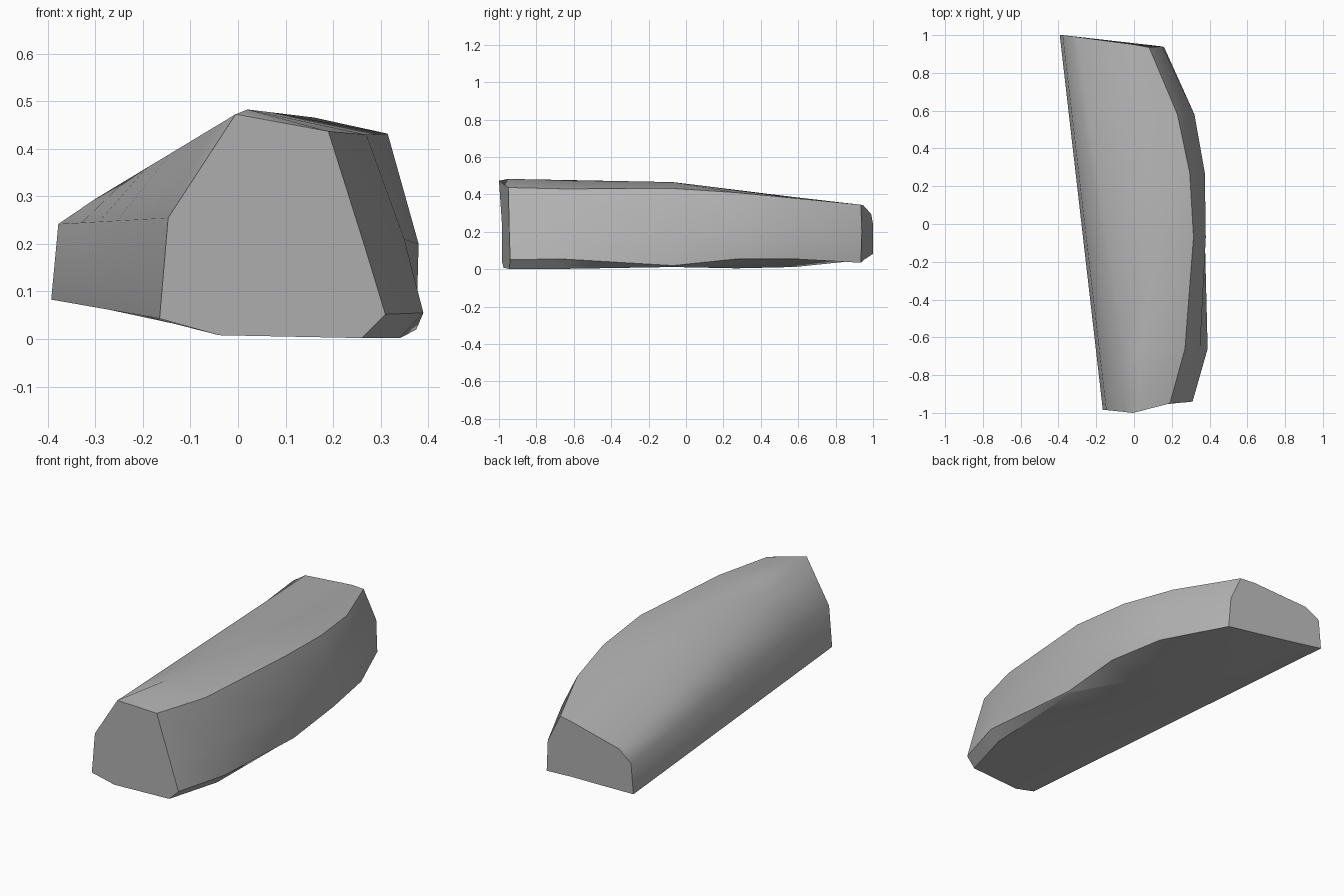
import bpy
import bmesh
import math
from mathutils import Vector

default_cube = bpy.data.objects.get("Cube")
if default_cube:
    bpy.data.objects.remove(default_cube, do_unlink=True)


def flat_material(name, colour):
    """One plain colour for both viewport and render."""
    material = bpy.data.materials.new(name)
    material.use_nodes = True
    material.diffuse_color = colour
    shader = material.node_tree.nodes["Principled BSDF"]
    shader.inputs["Base Color"].default_value = colour
    shader.inputs["Roughness"].default_value = 0.9
    return material


def point_on_rail(rail, y):
    """Interpolate a lengthwise rail at the given y."""
    for start, end in zip(rail, rail[1:]):
        if y <= end[1]:
            break
    factor = (y - start[1]) / (end[1] - start[1])
    return Vector(start).lerp(Vector(end), factor)


# Cross-section stations between the two ends
STATIONS = (-0.66, -0.07, 0.27, 0.58)

# Lengthwise edges of the stone, front to back, ordered around the section
wall_bottom = [(-0.165, -0.985, 0.043), (-0.393, 1, 0.083)]
wall_top = [(-0.147, -0.985, 0.255), (-0.378, 1, 0.242)]
left_ridge = [(-0.005, -1, 0.473), (-0.3, 0.99, 0.295)]
crown = [(0.02, -0.95, 0.483), (0.16, -0.07, 0.466), (0, 0.95, 0.34)]
right_ridge = [(0.19, -0.95, 0.437), (0.27, -0.66, 0.43), (0.315, -0.07, 0.432),
               (0.295, 0.27, 0.41), (0.23, 0.58, 0.38), (0.08, 0.935, 0.345)]
right_belly = [(0.265, -0.945, 0.2), (0.35, -0.66, 0.21), (0.38, -0.07, 0.2),
               (0.375, 0.27, 0.2), (0.32, 0.58, 0.2), (0.15, 0.94, 0.2)]
right_foot = [(0.31, -0.94, 0.052), (0.39, -0.66, 0.055), (0.375, -0.07, 0.02),
              (0.37, 0.27, 0.055), (0.315, 0.58, 0.055), (0.16, 0.935, 0.035)]
base_right = [(0.26, -0.945, 0.002), (0.34, -0.66, 0.002), (0.36, -0.07, 0.012),
              (0.2, 0.27, 0.005), (0.05, 0.58, 0.012), (0, 0.95, 0.05)]
base_left = [(-0.04, -0.975, 0.008), (-0.2, 0.975, 0.066)]

rails = [wall_bottom, wall_top, left_ridge, crown, right_ridge,
         right_belly, right_foot, base_right, base_left]


def build_stone(name, material):
    """Skin the rails and close both broken ends."""
    bm = bmesh.new()
    lines = []
    for rail in rails:
        points = [Vector(rail[0])]
        points += [point_on_rail(rail, y) for y in STATIONS]
        points.append(Vector(rail[-1]))
        lines.append([bm.verts.new(point) for point in points])

    # Long sides
    for line, following in zip(lines, lines[1:] + lines[:1]):
        for i in range(len(line) - 1):
            bm.faces.new((line[i], line[i + 1], following[i + 1], following[i]))

    # Front end, with the small chipped facet below the crown
    front = [line[0] for line in lines]
    chip = front.pop(rails.index(crown))
    bm.faces.new(front)
    bm.faces.new((lines[rails.index(left_ridge)][0], chip,
                  lines[rails.index(right_ridge)][0]))

    # Back end
    bm.faces.new([line[-1] for line in lines])

    bmesh.ops.recalc_face_normals(bm, faces=bm.faces)
    mesh = bpy.data.meshes.new(name)
    bm.to_mesh(mesh)
    bm.free()
    mesh.materials.append(material)
    stone = bpy.data.objects.new(name, mesh)
    bpy.context.collection.objects.link(stone)
    return stone


stone = build_stone("long_stone", flat_material("stone grey", (0.45, 0.45, 0.45, 1)))

# Soft shading across the long sides, crisp broken edges
bpy.ops.object.select_all(action="DESELECT")
stone.select_set(True)
bpy.context.view_layer.objects.active = stone
bpy.ops.object.shade_smooth_by_angle(angle=math.radians(45))
